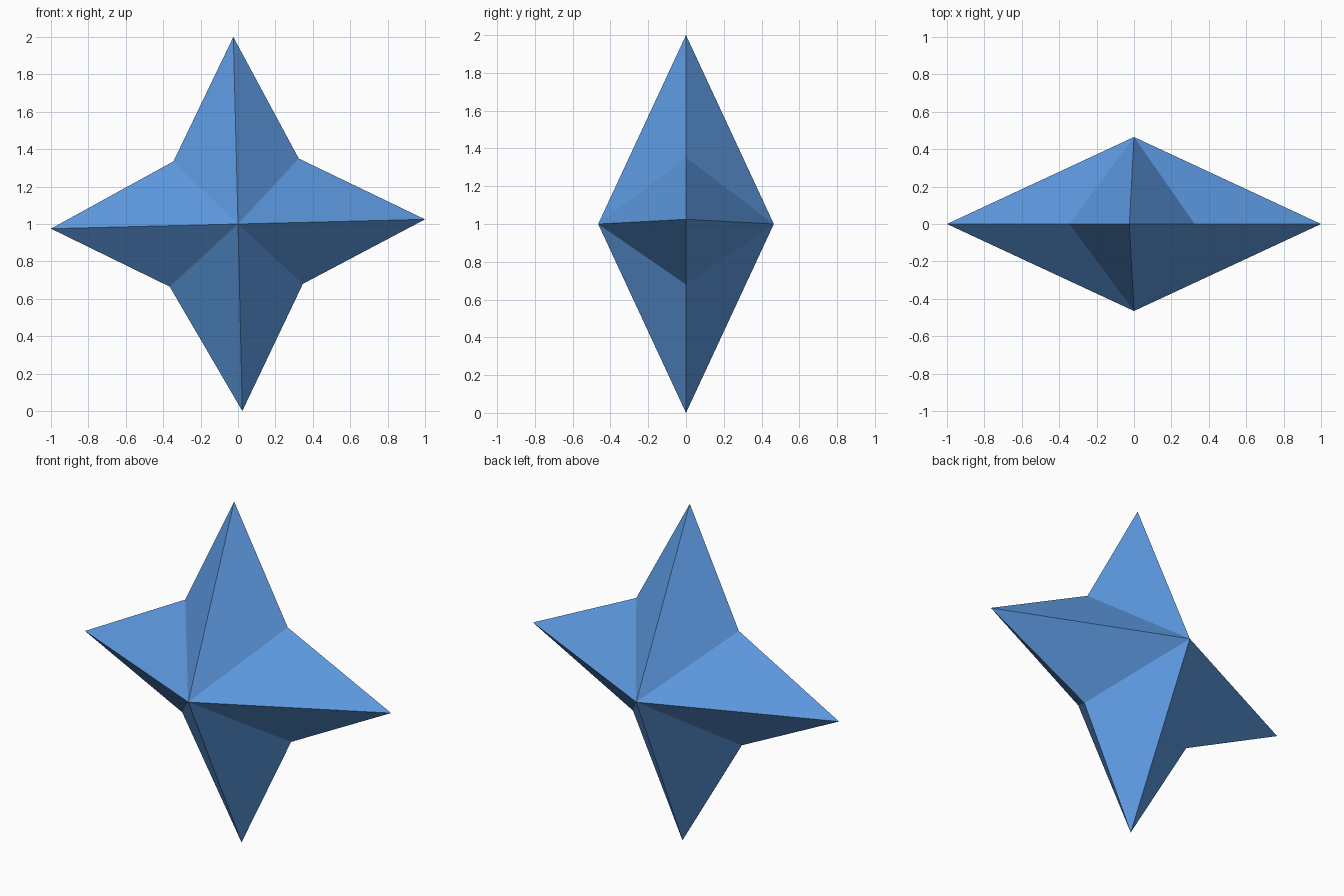
import bpy, bmesh

if "Cube" in bpy.data.objects:
    bpy.data.objects.remove(bpy.data.objects["Cube"])

# Single flat blue
blue = bpy.data.materials.new("sky_blue")
blue.diffuse_color = (0.11, 0.32, 0.75, 1.0)
blue.use_nodes = True
blue.node_tree.nodes["Principled BSDF"].inputs["Base Color"].default_value = blue.diffuse_color

# Slightly uneven four-pointed star outline (x, z), clockwise from the top
outline = [(-0.025, 2.0), (0.325, 1.35), (1.0, 1.025), (0.347, 0.68),
           (0.023, 0.0), (-0.365, 0.665), (-1.0, 0.975), (-0.345, 1.335)]
half_depth = 0.465

# Fan the outline to a front and a back apex
bm = bmesh.new()
rim = [bm.verts.new((x, 0, z)) for x, z in outline]
for side in (-1, 1):
    apex = bm.verts.new((0, side * half_depth, 1.0))
    for a, b in zip(rim, rim[1:] + rim[:1]):
        bm.faces.new((a, b, apex))
bmesh.ops.recalc_face_normals(bm, faces=bm.faces)

mesh = bpy.data.meshes.new("four_point_star")
bm.to_mesh(mesh)
bm.free()
mesh.materials.append(blue)
star = bpy.data.objects.new("four_point_star", mesh)
bpy.context.collection.objects.link(star)
